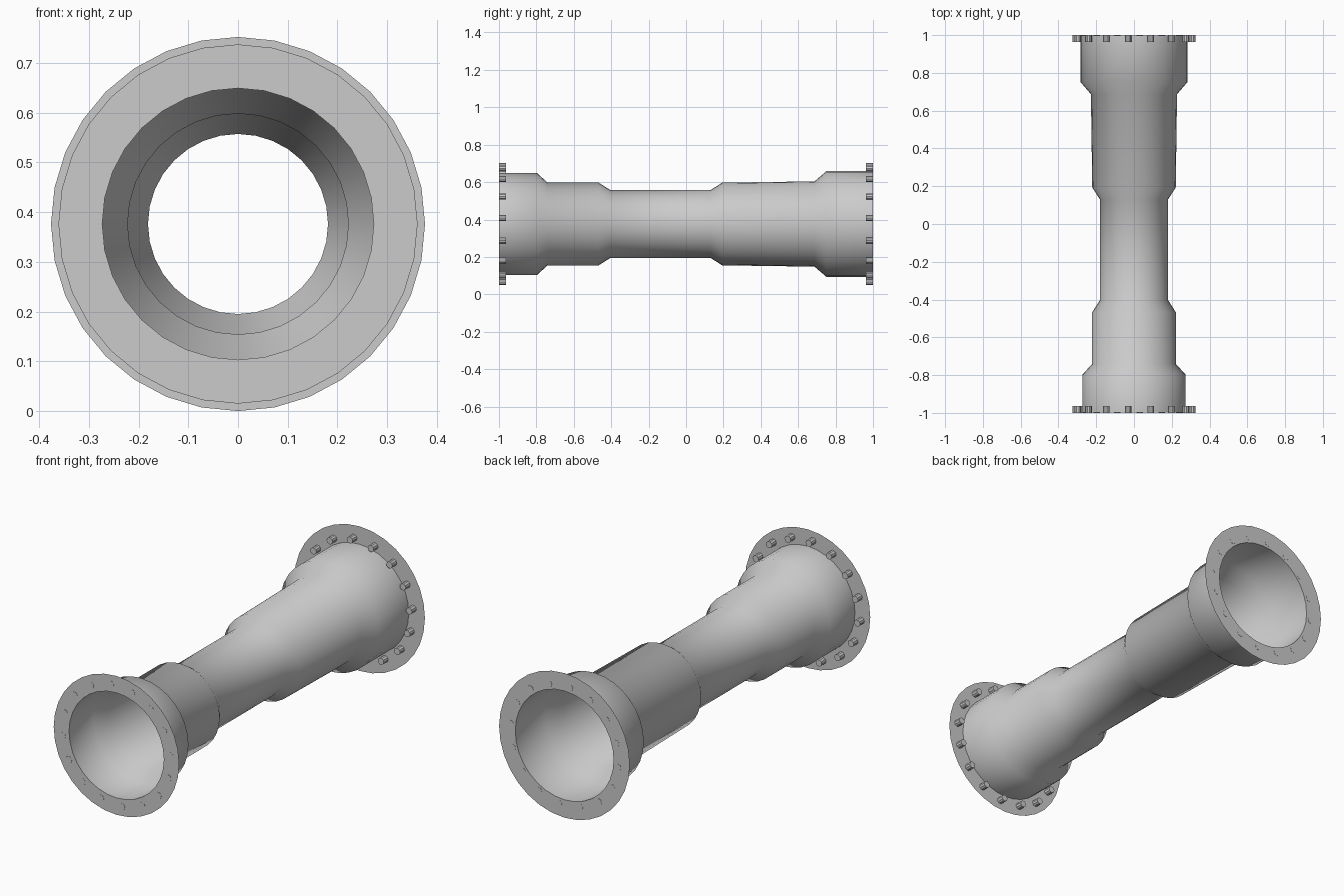
import bpy, bmesh, math

if "Cube" in bpy.data.objects:
    bpy.data.objects.remove(bpy.data.objects["Cube"])

SIDES = 32
ZC = 0.376          # height of the pipe axis
BOLT_COUNT = 16
BOLT_RING = 0.311


def finish(name, bm):
    mesh = bpy.data.meshes.new(name)
    bm.to_mesh(mesh)
    bm.free()
    obj = bpy.data.objects.new(name, mesh)
    bpy.context.collection.objects.link(obj)
    return obj


def lathe(name, profile):
    """Sweep (y, radius) points around the pipe axis as a thin sheet."""
    bm = bmesh.new()
    rings = []
    for y, r in profile:
        rings.append([bm.verts.new((r * math.sin(a), y, ZC + r * math.cos(a)))
                      for a in (2 * math.pi * i / SIDES for i in range(SIDES))])
    for a, b in zip(rings, rings[1:]):
        for i in range(SIDES):
            j = (i + 1) % SIDES
            bm.faces.new((a[i], a[j], b[j], b[i]))
    return finish(name, bm)


def bolt_ring(name, end):
    """Ring of short bolts sitting on the inner side of a flange."""
    bm = bmesh.new()
    n, r = 10, 0.0175
    for k in range(BOLT_COUNT):
        t = math.radians(5.8 + k * 360 / BOLT_COUNT)
        cx, cz = BOLT_RING * math.cos(t), ZC + BOLT_RING * math.sin(t)
        rings = []
        for y in (end, end * 0.963):
            rings.append([bm.verts.new((cx + r * math.cos(2 * math.pi * i / n), y,
                                        cz + r * math.sin(2 * math.pi * i / n)))
                          for i in range(n)])
        for ring in rings:
            bm.faces.new(ring)
        for i in range(n):
            j = (i + 1) % n
            bm.faces.new((rings[0][i], rings[0][j], rings[1][j], rings[1][i]))
    bmesh.ops.recalc_face_normals(bm, faces=bm.faces)
    return finish(name, bm)


# Stepped pipe with a thin flange at each end
pipe = lathe("flanged_pipe", [
    (-0.999, 0.361), (-0.999, 0.273), (-0.797, 0.273), (-0.741, 0.222),
    (-0.468, 0.222), (-0.404, 0.181), (0.131, 0.181), (0.193, 0.221),
    (0.687, 0.228), (0.751, 0.283), (0.999, 0.283), (0.999, 0.376)])
bpy.context.view_layer.objects.active = pipe
pipe.select_set(True)
bpy.ops.object.shade_smooth_by_angle(angle=math.radians(50))

# Flange bolts
bolt_ring("front_bolts", -1.0)
bolt_ring("back_bolts", 1.0)
